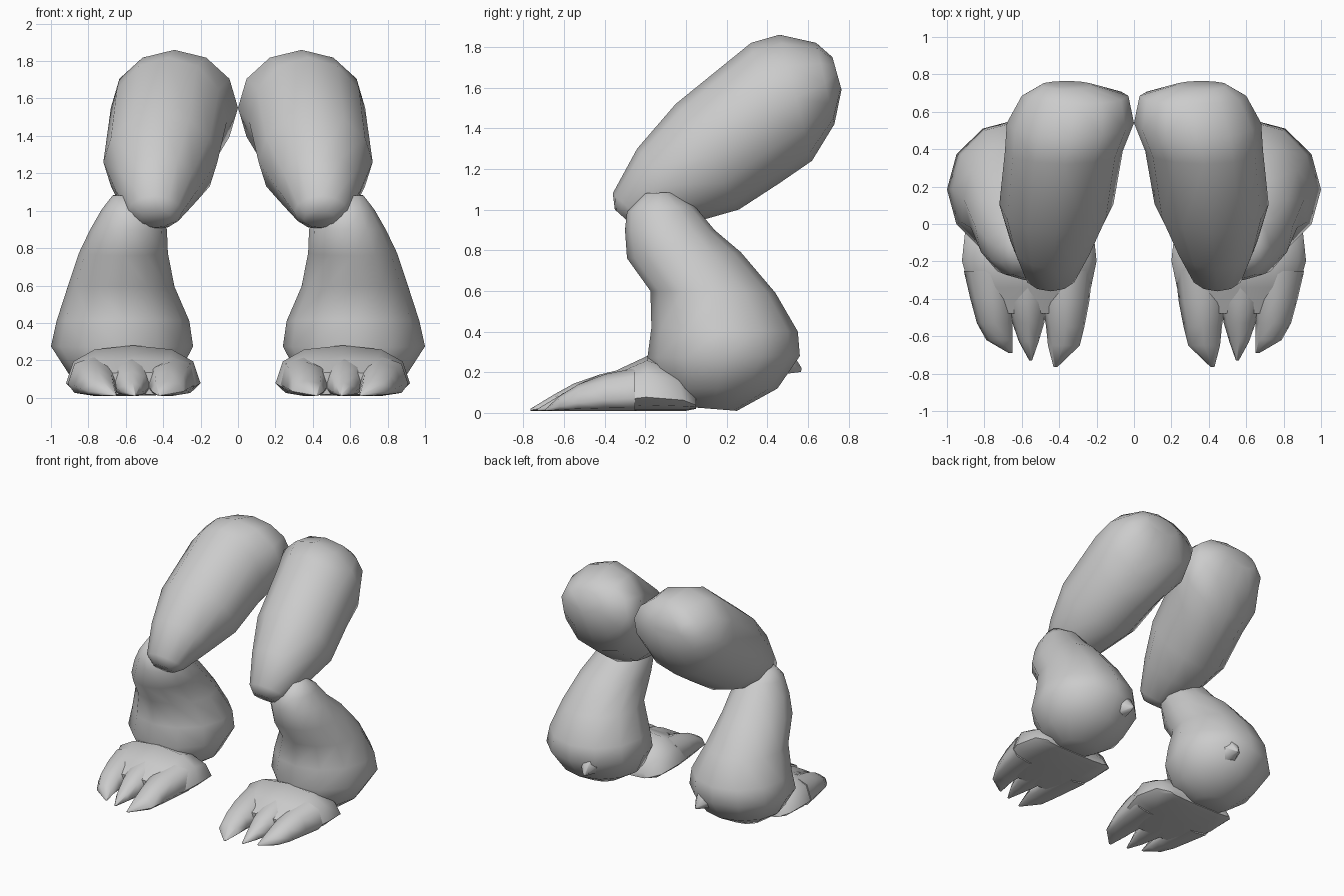
import bpy, bmesh, math


def loft(name, rings, sides=12, mid=0.5, power=1.0, sharp=60):
    """Skin elliptical rings and mirror them across x = 0.
    ring = (y, z of one edge, y, z of the opposite edge, x min, x max)
    mid = where the ring is widest, from second edge (0) to first edge (1)."""
    bm = bmesh.new()
    loops = []
    for y0, z0, y1, z1, xa, xb in rings:
        loop = []
        for i in range(sides):
            a = 2 * math.pi * i / sides
            c, s = math.cos(a), math.sin(a)
            c = math.copysign(abs(c) ** power, c)
            s = math.copysign(abs(s) ** power, s)
            t = mid + s * ((1 - mid) if s > 0 else mid)
            loop.append(bm.verts.new(((xa + xb) / 2 + c * (xb - xa) / 2,
                                      y1 + (y0 - y1) * t,
                                      z1 + (z0 - z1) * t)))
        loops.append(loop)
    for p, q in zip(loops, loops[1:]):
        for i in range(sides):
            j = (i + 1) % sides
            bm.faces.new((p[i], p[j], q[j], q[i]))
    bm.faces.new(loops[0])
    bm.faces.new(loops[-1])
    bmesh.ops.recalc_face_normals(bm, faces=bm.faces)
    me = bpy.data.meshes.new(name)
    bm.to_mesh(me)
    bm.free()
    me.shade_smooth()
    me.set_sharp_from_angle(angle=math.radians(sharp))
    ob = bpy.data.objects.new(name, me)
    bpy.context.collection.objects.link(ob)
    mirror = ob.modifiers.new("Mirror", 'MIRROR')
    mirror.use_mirror_merge = False
    return ob


# Thighs: hip at the back, knee at the front
loft("thigh", [
    (0.72, 1.75, 0.765, 1.59, 0.22, 0.50),
    (0.64, 1.82, 0.73, 1.42, 0.03, 0.60),
    (0.46, 1.86, 0.62, 1.24, 0.00, 0.68),
    (0.32, 1.82, 0.46, 1.13, 0.06, 0.69),
    (-0.05, 1.52, 0.26, 1.00, 0.11, 0.72),
    (-0.24, 1.30, 0.05, 0.94, 0.21, 0.66),
    (-0.36, 1.08, -0.17, 0.90, 0.30, 0.59),
    (-0.35, 1.00, -0.25, 0.91, 0.35, 0.52),
])

# Lower legs swelling into a heavy heel
loft("lower_leg", [
    (-0.20, 1.08, -0.07, 1.085, 0.56, 0.67),
    (-0.29, 0.99, 0.04, 1.02, 0.44, 0.73),
    (-0.30, 0.90, 0.14, 0.90, 0.38, 0.79),
    (-0.29, 0.76, 0.27, 0.79, 0.375, 0.85),
    (-0.175, 0.60, 0.44, 0.59, 0.34, 0.91),
    (-0.17, 0.42, 0.55, 0.40, 0.26, 0.97),
    (-0.19, 0.27, 0.56, 0.28, 0.24, 1.00),
    (-0.14, 0.12, 0.45, 0.12, 0.32, 0.90),
    (0.00, 0.03, 0.25, 0.01, 0.48, 0.76),
])

# Flat-soled foot
loft("foot", [
    (0.05, 0.09, 0.05, 0.02, 0.30, 0.84),
    (-0.05, 0.22, 0.00, 0.01, 0.22, 0.90),
    (-0.19, 0.28, -0.20, 0.01, 0.20, 0.92),
    (-0.34, 0.21, -0.34, 0.01, 0.23, 0.88),
    (-0.48, 0.14, -0.47, 0.015, 0.29, 0.82),
], mid=0.25, power=0.8)

# Three clawed toes: (y, x min, x max, top z) along each toe
toes = {
    "inner_toe": [(-0.25, 0.22, 0.48, 0.22), (-0.42, 0.24, 0.49, 0.19),
                  (-0.55, 0.265, 0.47, 0.145), (-0.65, 0.29, 0.46, 0.09),
                  (-0.765, 0.41, 0.43, 0.02)],
    "middle_toe": [(-0.25, 0.43, 0.70, 0.23), (-0.42, 0.46, 0.68, 0.19),
                   (-0.53, 0.48, 0.65, 0.14), (-0.63, 0.51, 0.615, 0.08),
                   (-0.73, 0.545, 0.56, 0.02)],
    "outer_toe": [(-0.25, 0.63, 0.91, 0.22), (-0.40, 0.64, 0.875, 0.19),
                  (-0.53, 0.65, 0.84, 0.14), (-0.62, 0.65, 0.79, 0.085),
                  (-0.69, 0.65, 0.67, 0.02)],
}
for name, stations in toes.items():
    loft(name, [(y, z, y, 0.01, a, b) for y, a, b, z in stations],
         sides=8, mid=0.3, power=0.85)

# Small spur at the back of the heel
loft("heel_spur", [
    (0.42, 0.38, 0.38, 0.14, 0.40, 0.62),
    (0.51, 0.33, 0.47, 0.18, 0.43, 0.57),
    (0.57, 0.22, 0.565, 0.20, 0.475, 0.495),
], sides=6)
